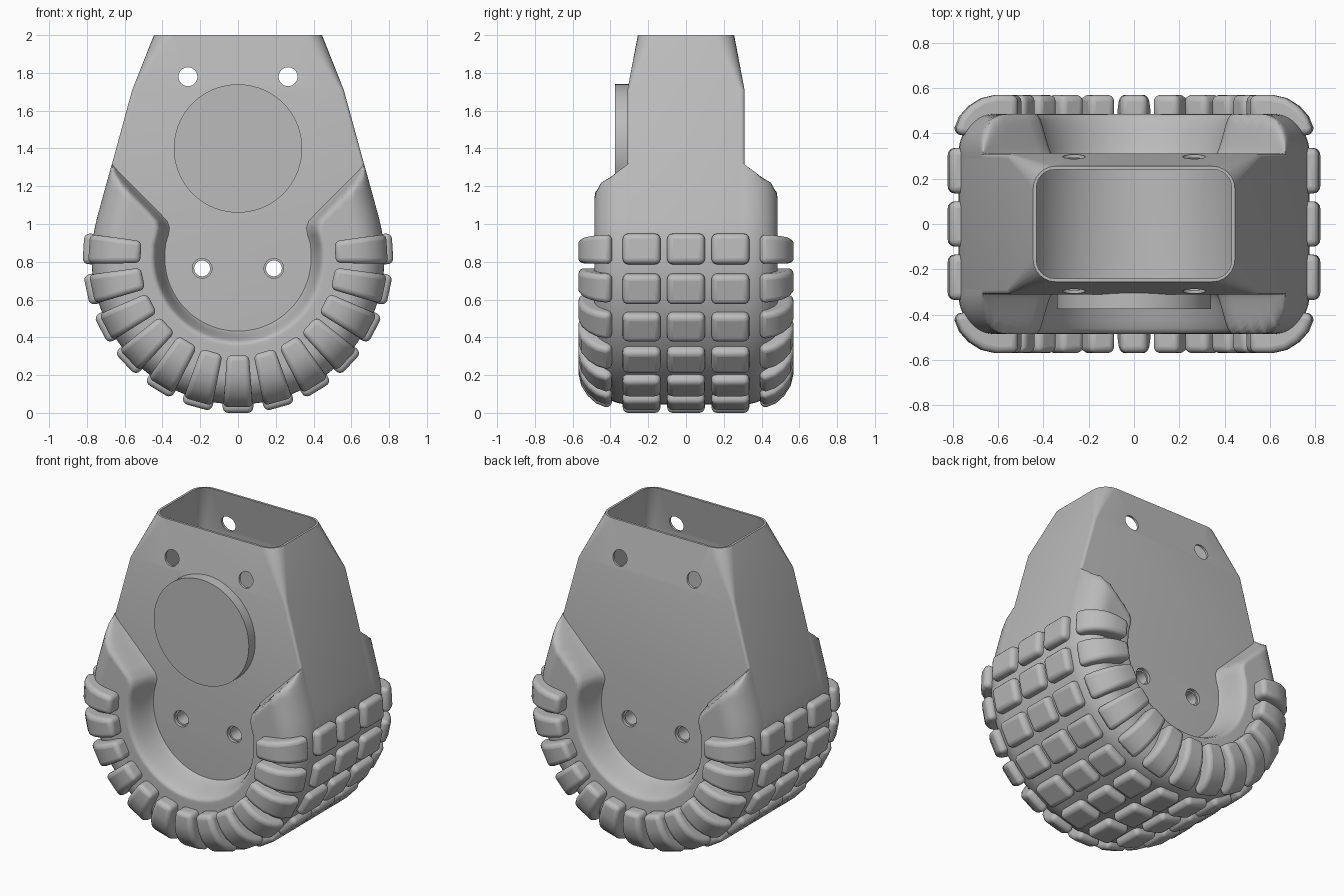
import bpy, bmesh, math
from mathutils import Vector, Matrix

if "Cube" in bpy.data.objects:
    bpy.data.objects.remove(bpy.data.objects["Cube"])

grey = bpy.data.materials.new("plain_grey")
grey.use_nodes = True
COLOUR = (0.5, 0.5, 0.5, 1)
grey.diffuse_color = COLOUR
grey.node_tree.nodes["Principled BSDF"].inputs["Base Color"].default_value = COLOUR

CZ, R = 0.82, 0.775         # centre height and radius of the round lower end
TANGENT = 15.4              # angle where the straight sides leave the circle


def finish(bm, name, angle=35):
    bmesh.ops.recalc_face_normals(bm, faces=bm.faces)
    mesh = bpy.data.meshes.new(name)
    bm.to_mesh(mesh)
    bm.free()
    mesh.materials.append(grey)
    ob = bpy.data.objects.new(name, mesh)
    bpy.context.collection.objects.link(ob)
    smooth(ob, angle)
    return ob


def smooth(ob, angle):
    bpy.ops.object.select_all(action='DESELECT')
    ob.select_set(True)
    bpy.context.view_layer.objects.active = ob
    bpy.ops.object.shade_smooth_by_angle(angle=math.radians(angle))


def apply_modifiers(ob):
    bpy.context.view_layer.objects.active = ob
    for mod in list(ob.modifiers):
        bpy.ops.object.modifier_apply(modifier=mod.name)


def side_x(z):
    if z > CZ + R * math.sin(math.radians(TANGENT)):
        return 0.56 + (1.71 - z) * 0.275
    return math.sqrt(R * R - (z - CZ) ** 2)


def polar(r, deg):
    a = math.radians(deg)
    return Vector((r * math.cos(a), 0, CZ + r * math.sin(a)))


def loft(name, sections):
    """Stack rounded rectangles (z, half x, half y, corner radius)."""
    bm = bmesh.new()
    rings = []
    for z, hx, hy, r in sections:
        r = min(r, hx * 0.9)
        ring = []
        for k, (sx, sy) in enumerate(((1, 1), (-1, 1), (-1, -1), (1, -1))):
            for i in range(7):
                a = math.radians(90 * k + 15 * i)
                ring.append(bm.verts.new((sx * (hx - r) + r * math.cos(a),
                                          sy * (hy - r) + r * math.sin(a), z)))
        rings.append(ring)
    n = len(rings[0])
    for a, b in zip(rings, rings[1:]):
        for i in range(n):
            bm.faces.new((a[i], a[(i + 1) % n], b[(i + 1) % n], b[i]))
    bm.faces.new(rings[0])
    bm.faces.new(rings[-1])
    return finish(bm, name)


def cylinder_y(name, x, z, r, y0, y1, seg=48):
    bm = bmesh.new()
    m = Matrix.Translation((x, (y0 + y1) / 2, z)) @ Matrix.Rotation(math.pi / 2, 4, 'X')
    bmesh.ops.create_cone(bm, cap_ends=True, segments=seg, radius1=r, radius2=r,
                          depth=abs(y1 - y0), matrix=m)
    return finish(bm, name)


# Hollow core: tapered neck, straight sides, round bottom
sections = [(2, 0.445, 0.255, 0.1), (1.71, 0.56, 0.31, 0.02)]
for i in range(27):
    p = polar(R, TANGENT - i * (TANGENT + 89) / 26)
    sections.append((p.z, p.x, 0.31, 0.012))
core = loft("hollow_core", sections)

# Cavity with a cylindrical floor, and the bolt holes
hollow = [(2.1, 0.415, 0.221, 0.09), (1.71, 0.475, 0.295, 0.05)]
for i in range(25):
    a = math.radians(i * 88 / 24)
    hollow.append((1.4 - 0.475 * math.sin(a), 0.475 * math.cos(a), 0.295, 0.04))
cutters = [loft("cavity_cutter", hollow)]
for s in (1, -1):
    cutters.append(cylinder_y("upper_hole_cutter", s * 0.265, 1.78, 0.05, -1, 1, 32))
    cutters.append(cylinder_y("lower_hole_cutter", s * 0.19, 0.765, 0.042, -1, 1, 32))
    for y in (1, -1):
        cutters.append(cylinder_y("counterbore_cutter", s * 0.19, 0.765, 0.052,
                                  y * 0.29, y * 0.4, 32))
for c in cutters:
    c.hide_render = True
    mod = core.modifiers.new("cut", 'BOOLEAN')
    mod.operation = 'DIFFERENCE'
    mod.solver = 'EXACT'
    mod.object = c
apply_modifiers(core)
for c in cutters:
    bpy.data.objects.remove(c)
smooth(core, 25)

# Round cover plate on the front
cylinder_y("cover_plate", 0, 1.4, 0.34, -0.375, -0.3, 72)

# Raised U-shaped shoulder on front and back, as (inner, outer) stations
arm = [(0.377, 0.89), (0.362, 0.94), (0.355, 0.98), (0.367, 1.015), (0.41, 1.06),
       (0.46, 1.11), (0.51, 1.16), (0.56, 1.21), (0.61, 1.26), (0.66, 1.31)]
right = []
for i, (x, z) in enumerate(arm):
    zo = 0.89 + i * 0.43 / (len(arm) - 1)
    right.append((Vector((x, 0, z)), Vector((side_x(zo), 0, zo))))
right.reverse()
for i in range(19):
    right.append((polar(0.38, -5 * i), polar(R, -5 * i)))
flip = Vector((-1, 1, 1))
stations = right + [(a * flip, b * flip) for a, b in reversed(right[:-1])]


def rise(d_in, d_out):
    t = min(d_in / 0.075, 1)
    u = min(d_out / 0.15, 1)
    return t * t * (3 - 2 * t) * math.sqrt(1 - (1 - u) ** 2)


for face, s in (("front", -1), ("back", 1)):
    bm = bmesh.new()
    rows = []
    steps = 36
    for inner, outer in stations:
        length = (outer - inner).length
        row = [bm.verts.new((inner.x, s * 0.29, inner.z))]
        for k in range(steps + 1):
            t = 0.5 - 0.5 * math.cos(math.pi * k / steps)
            p = inner.lerp(outer, t)
            p.y = s * (0.305 + 0.18 * rise(t * length, (1 - t) * length))
            row.append(bm.verts.new(p))
        row.append(bm.verts.new((outer.x, s * 0.29, outer.z)))
        rows.append(row)
    for a, b in zip(rows, rows[1:]):
        for k in range(len(a) - 1):
            bm.faces.new((a[k], a[k + 1], b[k + 1], b[k]))
    finish(bm, face + "_shoulder", 60)


# Tread blocks: a profile in (radius, y), widened along the rim
def add_block(bm, profile, deg, taper):
    rot = Matrix.Rotation(math.radians(-deg), 4, 'Y')
    caps = []
    for s in (-1, 1):
        cap = []
        for r, y in profile:
            half = 0.081 - taper * (0.82 - r)
            cap.append(bm.verts.new(rot @ Vector((r, y, s * half)) + Vector((0, 0, CZ))))
        caps.append(cap)
        bm.faces.new(cap)
    n = len(profile)
    for i in range(n):
        j = (i + 1) % n
        bm.faces.new((caps[0][i], caps[0][j], caps[1][j], caps[1][i]))


corner = [(0.7, 0.385), (0.79, 0.395), (0.79, 0.425), (0.77, 0.475), (0.73, 0.52),
          (0.675, 0.555), (0.61, 0.57), (0.515, 0.568), (0.515, 0.46), (0.62, 0.46)]


def tread(name, profile, taper, bevel):
    bm = bmesh.new()
    for i in range(13):
        add_block(bm, profile, 3.5 - 187 / 12 * i, taper)
    ob = finish(bm, name)
    mod = ob.modifiers.new("rounding", 'BEVEL')
    mod.width = bevel
    mod.segments = 4
    mod.limit_method = 'ANGLE'
    mod.angle_limit = math.radians(40)
    apply_modifiers(ob)
    smooth(ob, 40)


for name, y in (("front", -0.235), ("middle", 0), ("back", 0.235)):
    box = [(0.73, y - 0.1), (0.82, y - 0.1), (0.82, y + 0.1), (0.73, y + 0.1)]
    tread(name + "_tread_row", box, 0, 0.03)
for name, s in (("front", -1), ("back", 1)):
    tread(name + "_corner_treads", [(r, s * y) for r, y in corner], 0.075, 0.034)
